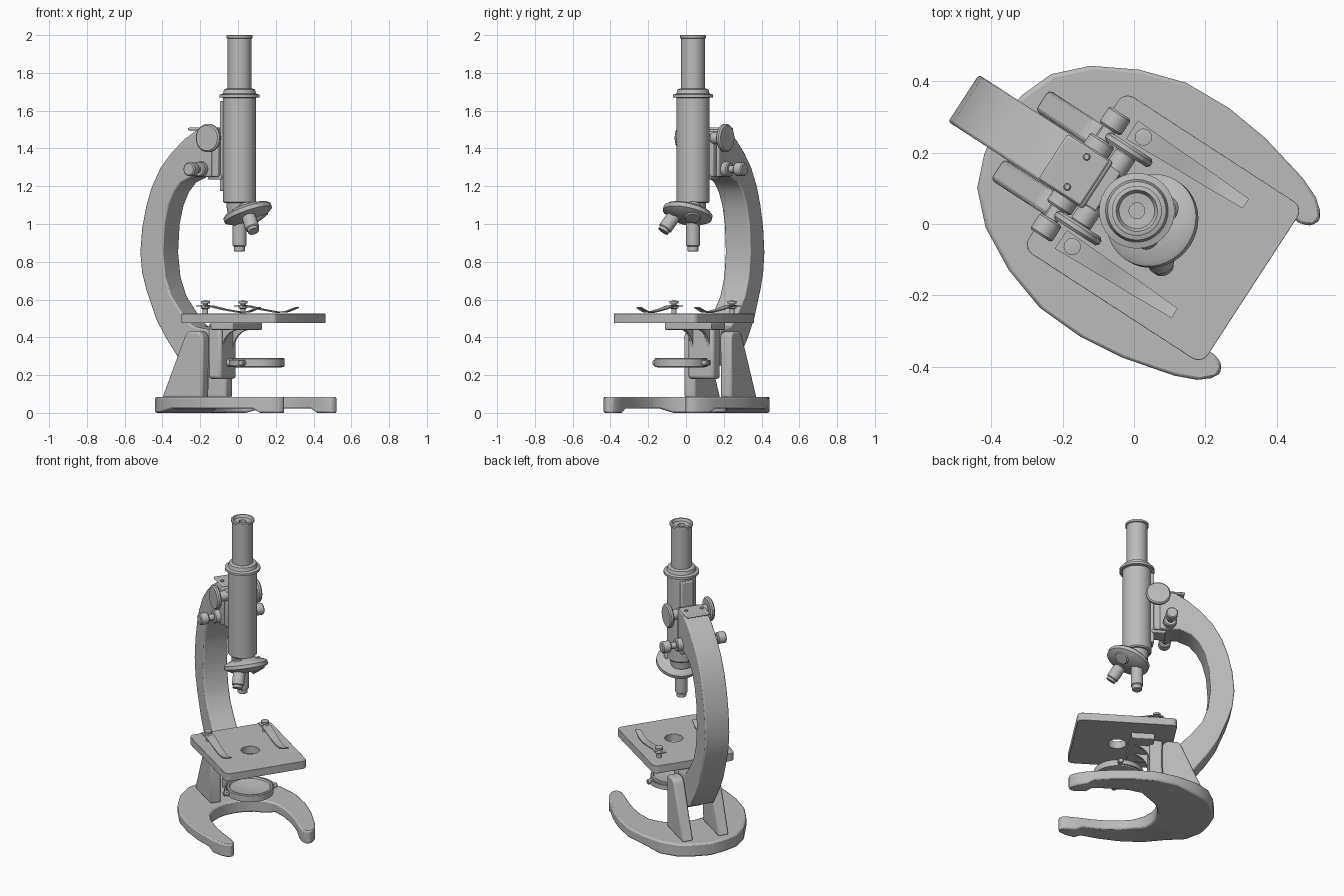
import bpy
import bmesh
import math
from mathutils import Matrix, Vector

default_cube = bpy.data.objects.get("Cube")
if default_cube:
    bpy.data.objects.remove(default_cube, do_unlink=True)

# The instrument is built facing +x around its tube axis, then turned
FRAME = Matrix.Translation((0.008, 0.037, 0)) @ Matrix.Rotation(math.radians(-33), 4, "Z")

grey = bpy.data.materials.new("satin_grey")
grey.use_nodes = True
grey.diffuse_color = (0.5, 0.5, 0.5, 1)
grey.node_tree.nodes["Principled BSDF"].inputs["Base Color"].default_value = (0.5, 0.5, 0.5, 1)


def finish(name, bm, bevel=0.0):
    bmesh.ops.recalc_face_normals(bm, faces=bm.faces)
    mesh = bpy.data.meshes.new(name)
    bm.to_mesh(mesh)
    bm.free()
    obj = bpy.data.objects.new(name, mesh)
    bpy.context.collection.objects.link(obj)
    mesh.materials.append(grey)
    obj.matrix_world = FRAME
    if bevel:
        mod = obj.modifiers.new("soft_edges", "BEVEL")
        mod.width = bevel
        mod.segments = 2
        mod.limit_method = "ANGLE"
        mod.angle_limit = math.radians(35)
    bpy.ops.object.select_all(action="DESELECT")
    obj.select_set(True)
    bpy.context.view_layer.objects.active = obj
    bpy.ops.object.shade_smooth_by_angle(angle=math.radians(35))
    return obj


def prism(name, loops, low, high, side=False, bevel=0.0):
    """Extrude outlines along z, or along y when side is set."""
    bm = bmesh.new()
    place = (lambda a, b: (a, low, b)) if side else (lambda a, b: (a, b, low))
    edges = []
    for loop in loops:
        verts = [bm.verts.new(place(a, b)) for a, b in loop]
        edges += [bm.edges.new((v, verts[i - 1])) for i, v in enumerate(verts)]
    if len(loops) == 1:
        faces = [bm.faces.new(verts)]
    else:
        bmesh.ops.triangle_fill(bm, edges=edges, use_beauty=True)
        faces = bm.faces[:]
    made = bmesh.ops.extrude_face_region(bm, geom=faces)["geom"]
    shift = Vector((0, high - low, 0) if side else (0, 0, high - low))
    bmesh.ops.translate(bm, vec=shift, verts=[g for g in made if isinstance(g, bmesh.types.BMVert)])
    return finish(name, bm, bevel)


def box(name, xs, ys, zs, bevel=0.006):
    (a, b), (c, d) = xs, ys
    return prism(name, [[(a, c), (b, c), (b, d), (a, d)]], zs[0], zs[1], bevel=bevel)


def lathe(name, profile, origin=(0, 0, 0), axis=(0, 0, 1), segments=32):
    """Turn (radius, height) points about an axis."""
    bm = bmesh.new()
    turn = Vector((0, 0, 1)).rotation_difference(Vector(axis)).to_matrix().to_4x4()
    place = Matrix.Translation(origin) @ turn
    rings = []
    for r, h in profile:
        angles = [math.tau * i / segments for i in range(segments if r else 1)]
        rings.append([bm.verts.new(place @ Vector((r * math.cos(a), r * math.sin(a), h))) for a in angles])
    for low, high in zip(rings, rings[1:]):
        for i in range(segments):
            j = (i + 1) % segments
            corners = [low[i % len(low)], low[j % len(low)], high[j % len(high)], high[i % len(high)]]
            bm.faces.new(list(dict.fromkeys(corners)))
    return finish(name, bm)


def rod(name, radius, start, end, chamfer=0.006):
    start, axis = Vector(start), Vector(end) - Vector(start)
    n, c = axis.length, chamfer
    profile = [(0, 0), (radius - c, 0), (radius, c), (radius, n - c), (radius - c, n), (0, n)]
    return lathe(name, profile, start, axis)


def arc(cx, cy, r, start, end, steps):
    angles = [math.radians(start + (end - start) * i / steps) for i in range(steps + 1)]
    return [(cx + r * math.cos(a), cy + r * math.sin(a)) for a in angles]


# Horseshoe base: outer and inner edge stations, lofted and mirrored
outer = [(-.465, 0), (-.445, .1), (-.41, .19), (-.33, .27), (-.21, .335), (-.08, .376), (.06, .382),
         (.19, .367), (.3, .34), (.34, .33), (.4, .305), (.43, .28), (.442, .26)]
inner = [(-.12, 0), (-.115, .06), (-.095, .115), (-.06, .165), (0, .21), (.08, .232), (.17, .238),
         (.25, .235), (.3, .228), (.34, .224), (.4, .219), (.43, .228), (.442, .25)]
stations = list(zip(outer, inner))
horseshoe = [((a, -b), (c, -d)) for (a, b), (c, d) in stations[:0:-1]] + stations
bm = bmesh.new()
sections = []
for k, ((a, b), (c, d)) in enumerate(horseshoe):
    step = abs(k - len(stations) + 1)
    foot = 0.022 if 4 <= step <= 8 else 0
    corners = ((a, b, foot), (a, b, .085), (c, d, .085), (c, d, foot))
    sections.append([bm.verts.new(p) for p in corners])
for s, t in zip(sections, sections[1:]):
    for i in range(4):
        j = (i + 1) % 4
        bm.faces.new((s[i], s[j], t[j], t[i]))
bm.faces.new(sections[0])
bm.faces.new(sections[-1])
finish("horseshoe_base", bm, 0.01)

# Pair of pillars holding the arm
pillar = [(-.395, .08), (-.14, .08), (-.137, .4)] + arc(-.175, .395, .037, 20, 90, 4) \
    + arc(-.215, .392, .04, 90, 165, 4)
for side, low, high in (("left", .08, .15), ("right", -.15, -.08)):
    prism(side + "_pillar", [pillar], low, high, side=True, bevel=0.012)

# Curved arm
arm = [(-.13, 1.5), (-.22, 1.5), (-.3, 1.45), (-.38, 1.38), (-.45, 1.3), (-.505, 1.2), (-.54, 1.1),
       (-.567, .98), (-.579, .85), (-.567, .74), (-.54, .65), (-.48, .5), (-.42, .4), (-.33, .28),
       (-.27, .25), (-.14, .25), (-.14, .44), (-.25, .46), (-.315, .53), (-.383, .62), (-.42, .72),
       (-.435, .85), (-.425, 1), (-.4, 1.1), (-.365, 1.17), (-.32, 1.22), (-.25, 1.25), (-.13, 1.25)]
prism("curved_arm", [arm], -.0785, .0785, side=True, bevel=0.008)
box("arm_top_plate", (-.28, -.14), (-.075, .075), (1.495, 1.51))
for y in (-.05, .05):
    rod("plate_screw", .01, (-.2, y, 1.5), (-.2, y, 1.518), .003)

# Column under the stage, with curved ribs
box("stage_column", (-.148, -.069), (-.08, .08), (.18, .475), 0.015)
rib = [(-.08, .45), (-.08, .32)] + arc(.03, .34, .1, 180, 90, 6) + [(.03, .45)]
for y in (-.06, .045):
    prism("stage_rib", [rib], y, y + .015, side=True)
box("stage_bracket", (-.09, .05), (-.147, .147), (.44, .48))

# Stage plate with its light hole
corners = ((.355, .23, 0), (-.18, .23, 90), (-.18, -.23, 180), (.355, -.23, 270))
plate = [p for x, y, a in corners for p in arc(x, y, .032, a, a + 90, 5)]
prism("stage_plate", [plate, arc(.12, 0, .055, 0, 345, 23)], .475, .525, bevel=0.004)

# Spring clips and their posts
clip_path = [(-.135, .562), (-.06, .562), (.02, .545), (.12, .53), (.18, .533), (.245, .555)]
for y in (-.183, .183):
    bm = bmesh.new()
    rows = []
    for i, (x, z) in enumerate(clip_path):
        w = .031 - .003 * i
        rows.append([bm.verts.new((x, y + s * w, z + h)) for s, h in ((-1, 0), (1, 0), (1, .006), (-1, .006))])
    for s, t in zip(rows, rows[1:]):
        for i in range(4):
            bm.faces.new((s[i], s[i - 1], t[i - 1], t[i]))
    bm.faces.new(rows[0])
    bm.faces.new(rows[-1])
    finish("stage_clip", bm)
    lathe("clip_post", [(0, .52), (.014, .52), (.014, .55), (.024, .555), (.024, .57), (.013, .573),
                        (.013, .578), (.024, .58), (.024, .592), (0, .595)], (-.097, y, 0), segments=20)

# Mirror, its fork and pivots
lathe("mirror", [(0, .245), (.12, .24), (.14, .245), (.14, .285), (.135, .29), (.125, .29),
                 (.12, .28), (.06, .27), (0, .267)], (.118, 0, 0), segments=40)
prism("mirror_fork", [arc(.118, 0, .156, 85, 275, 20) + arc(.118, 0, .147, 275, 85, 20)], .25, .28)
rod("mirror_stem", .02, (-.08, 0, .265), (-.028, 0, .265), .003)
for s in (-1, 1):
    rod("mirror_pivot", .016, (.118, s * .138, .265), (.118, s * .172, .265), .004)

# Body tube and eyepiece
lathe("body_tube", [(0, 1.06), (.065, 1.06), (.07, 1.11), (.08, 1.11), (.087, 1.117), (.087, 1.668),
                    (.106, 1.67), (.106, 1.685), (.088, 1.69), (.082, 1.712), (.065, 1.718), (0, 1.718)])
lathe("eyepiece", [(0, 1.7), (.063, 1.7), (.063, 1.982), (.07, 1.985), (.07, 1.998), (.066, 2), (.058, 2),
                   (.05, 1.985), (.022, 1.983), (.022, 1.96), (0, 1.96)])

# Tilted turret with objectives on a cone about its axis
tilt = math.radians(22)
apex = Vector((0, 0, 1.186))
down = Vector((math.sin(tilt), 0, -math.cos(tilt)))
lathe("objective_turret", [(0, .08), (.07, .1), (.12, .118), (.132, .128), (.132, .15), (.12, .157),
                           (.085, .178), (0, .182)], apex, down, 40)


def on_cone(angle):
    return Matrix.Rotation(math.radians(angle), 3, down) @ Vector((0, 0, -1))


lathe("long_objective", [(0, .12), (.042, .12), (.042, .175), (.037, .18), (.037, .3), (.03, .305),
                         (.03, .328), (.025, .332), (0, .332)], apex, on_cone(0), 24)
directions = sorted((on_cone(a) for a in (120, 240)), key=lambda v: v.y)
lathe("short_objective", [(0, .12), (.042, .12), (.042, .18), (.037, .185), (.037, .265), (.03, .27),
                          (.03, .285), (0, .288)], apex, directions[0], 24)
lathe("turret_plug", [(0, .12), (.045, .12), (.045, .19), (.038, .198), (0, .2)], apex, directions[1], 24)

# Focus slide
box("focus_rail", (-.1, -.06), (-.04, .04), (1.175, 1.65))
box("slide_block", (-.16, -.095), (-.065, .065), (1.25, 1.49))
box("slide_foot", (-.17, -.085), (-.05, .05), (1.235, 1.26))

# Coarse and fine focus knobs on both sides
for s in (-1, 1):
    rod("coarse_hub", .032, (-.112, s * .05, 1.455), (-.112, s * .12, 1.455))
    rod("coarse_knob", .075, (-.112, s * .117, 1.455), (-.112, s * .145, 1.455), .008)
    rod("fine_hub", .04, (-.188, s * .07, 1.29), (-.188, s * .115, 1.29))
    rod("fine_shaft", .02, (-.188, s * .1, 1.29), (-.188, s * .16, 1.29))
    rod("fine_knob", .036, (-.188, s * .15, 1.29), (-.188, s * .205, 1.29))
